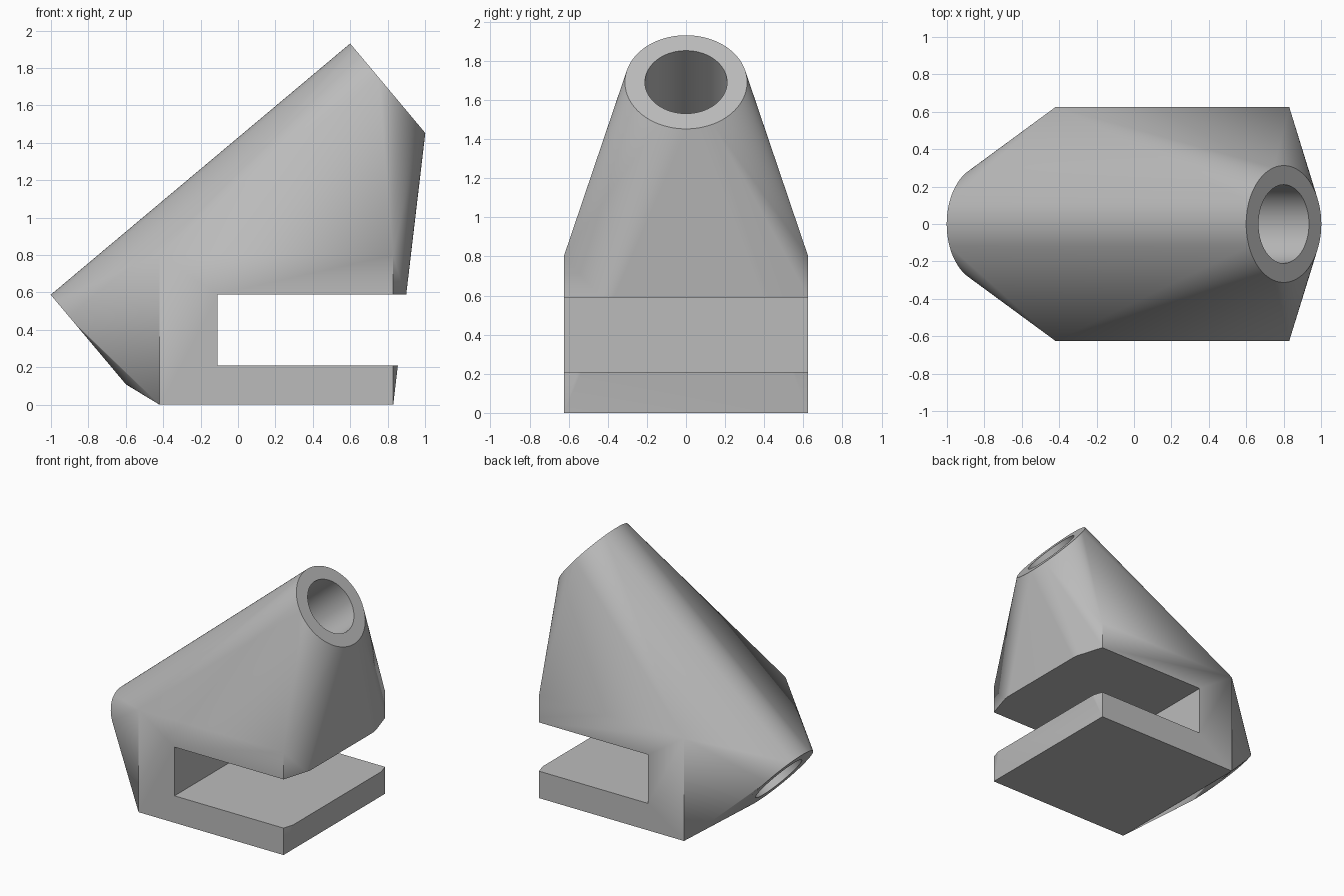
import bpy, bmesh, math
from mathutils import Matrix, Vector

if "Cube" in bpy.data.objects:
    bpy.data.objects.remove(bpy.data.objects["Cube"])

TILT = math.radians(40)
TUBE_R, BORE_R, TUBE_LEN = 0.3125, 0.21, 2.09
axis = Vector((math.cos(TILT), 0, math.sin(TILT)))
tube = Matrix.Translation((0, 0, 1.02)) @ axis.to_track_quat('Z', 'Y').to_matrix().to_4x4()

grey = bpy.data.materials.new("plain grey")
grey.use_nodes = True
COLOUR = (0.5, 0.5, 0.5, 1)
grey.diffuse_color = COLOUR
grey.node_tree.nodes["Principled BSDF"].inputs["Base Color"].default_value = COLOUR


def add_box(bm, x, y, z):
    size = Matrix.Diagonal((x[1] - x[0], y[1] - y[0], z[1] - z[0], 1))
    centre = Matrix.Translation([sum(r) / 2 for r in (x, y, z)])
    bmesh.ops.create_cube(bm, size=1, matrix=centre @ size)


def add_cylinder(bm, radius, length):
    bmesh.ops.create_cone(bm, cap_ends=True, segments=96, radius1=radius,
                          radius2=radius, depth=length, matrix=tube)


def make_object(name, bm):
    mesh = bpy.data.meshes.new(name)
    bm.to_mesh(mesh)
    bm.free()
    mesh.materials.append(grey)
    obj = bpy.data.objects.new(name, mesh)
    bpy.context.collection.objects.link(obj)
    return obj


# Body: skin stretched around a square base and a tilted tube
bm = bmesh.new()
add_box(bm, (-0.42, 0.83), (-0.625, 0.625), (0, 0.8))
add_cylinder(bm, TUBE_R, TUBE_LEN)
bmesh.ops.delete(bm, geom=bm.edges[:] + bm.faces[:], context='EDGES_FACES')
hull = bmesh.ops.convex_hull(bm, input=bm.verts[:])
loose = [v for v in bm.verts if not v.link_faces]
bmesh.ops.delete(bm, geom=loose, context='VERTS')
bmesh.ops.dissolve_limit(bm, angle_limit=0.002, verts=bm.verts[:], edges=bm.edges[:])
bmesh.ops.recalc_face_normals(bm, faces=bm.faces[:])
body = make_object("clip_body", bm)

# Cutters: bore through the tube, and slot open to the +x side
bm = bmesh.new()
add_cylinder(bm, BORE_R, TUBE_LEN + 0.4)
bore = make_object("bore_cutter", bm)
bm = bmesh.new()
add_box(bm, (-0.11, 1.3), (-0.9, 0.9), (0.21, 0.59))
slot = make_object("slot_cutter", bm)

bpy.ops.object.select_all(action='DESELECT')
body.select_set(True)
bpy.context.view_layer.objects.active = body
for cutter in (bore, slot):
    cut = body.modifiers.new(cutter.name, 'BOOLEAN')
    cut.operation = 'DIFFERENCE'
    cut.solver = 'EXACT'
    cut.object = cutter
    bpy.ops.object.modifier_apply(modifier=cut.name)
    bpy.data.objects.remove(cutter)

bpy.ops.object.shade_smooth_by_angle(angle=math.radians(30))
